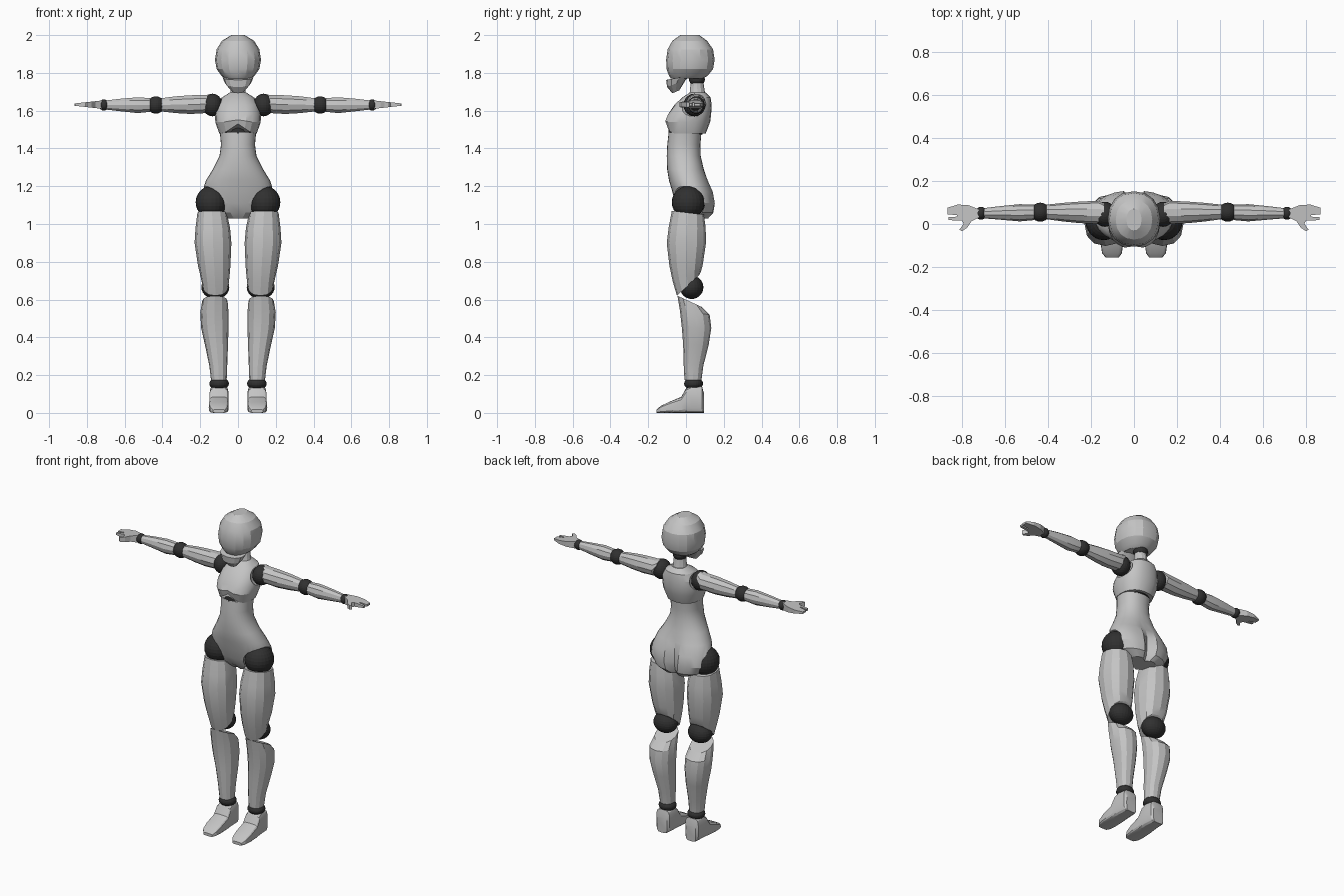
import bpy, bmesh, math
from mathutils import Vector, Matrix

if "Cube" in bpy.data.objects:
    bpy.data.objects.remove(bpy.data.objects["Cube"])

def material(name, v):
    m = bpy.data.materials.new(name)
    m.diffuse_color = (v, v, v, 1)
    m.use_nodes = True
    m.node_tree.nodes["Principled BSDF"].inputs["Base Color"].default_value = m.diffuse_color
    return m

SHELL = material("light_grey_shell", 0.55)
JOINT = material("dark_joint", 0.03)

def finish(name, bm, mat, mirror=False, smooth=0):
    bmesh.ops.recalc_face_normals(bm, faces=bm.faces)
    me = bpy.data.meshes.new(name)
    bm.to_mesh(me)
    bm.free()
    me.materials.append(mat)
    ob = bpy.data.objects.new(name, me)
    bpy.context.collection.objects.link(ob)
    if smooth:
        bpy.context.view_layer.objects.active = ob
        ob.select_set(True)
        bpy.ops.object.shade_smooth_by_angle(angle=math.radians(smooth))
        ob.select_set(False)
    if mirror:
        ob.modifiers.new("mirror", 'MIRROR')
    return ob

def loft(name, rings, axis='z', n=12, p=2.0, mat=SHELL, mirror=False, warp=None, smooth=22):
    """rings: (t, u0, u1, v0, v1[, tilt]); superelliptic sections along an axis"""
    bm = bmesh.new()
    loops = []
    for i, r in enumerate(rings):
        t, u0, u1, v0, v1 = r[:5]
        tilt = r[5] if len(r) > 5 else 0
        loop = []
        for k in range(n):
            a = 2 * math.pi * k / n
            c, s = math.cos(a), math.sin(a)
            c = math.copysign(abs(c) ** (2 / p), c)
            s = math.copysign(abs(s) ** (2 / p), s)
            u = (u0 + u1) / 2 + c * (u1 - u0) / 2
            v = (v0 + v1) / 2 + s * (v1 - v0) / 2
            w = t + tilt * s
            co = Vector({'z': (u, v, w), 'x': (w, u, v), 'y': (u, w, v)}[axis])
            loop.append(bm.verts.new(warp(co, i) if warp else co))
        loops.append(loop)
    for a, b in zip(loops, loops[1:]):
        for k in range(n):
            bm.faces.new((a[k], a[(k + 1) % n], b[(k + 1) % n], b[k]))
    bm.faces.new(loops[0])
    bm.faces.new(loops[-1])
    return finish(name, bm, mat, mirror, smooth)

def ball(name, centre, radii, mirror=True):
    bm = bmesh.new()
    bmesh.ops.create_uvsphere(bm, u_segments=24, v_segments=14, radius=1)
    bm.transform(Matrix.Translation(centre) @ Matrix.Diagonal((*radii, 1)))
    return finish(name, bm, JOINT, mirror)

def cut_sockets(ob, centre, radii):
    """subtract a mirrored pair of ellipsoids, then drop the cutters"""
    cutters = []
    for s in (-1, 1):
        c = ball("socket_cutter", (s * centre[0], centre[1], centre[2]), radii, False)
        c.data.materials.clear()
        c.data.materials.append(SHELL)
        c.hide_render = True
        m = ob.modifiers.new("socket", 'BOOLEAN')
        m.operation, m.solver, m.object = 'DIFFERENCE', 'EXACT', c
        cutters.append(c)
    dg = bpy.context.evaluated_depsgraph_get()
    me = bpy.data.meshes.new_from_object(ob.evaluated_get(dg))
    ob.modifiers.clear()
    ob.data = me
    for c in cutters:
        bpy.data.objects.remove(c)

def sym(z, r, y0, y1, tilt=0):
    return (z, -r, r, y0, y1, tilt)

# Head: skull with a separate protruding jaw
loft("skull", [sym(2.0, .035, -.03, .07), sym(1.97, .085, -.072, .112),
               sym(1.925, .113, -.097, .143), sym(1.87, .122, -.105, .152),
               sym(1.82, .113, -.103, .143), sym(1.785, .088, -.09, .115),
               sym(1.77, .07, -.08, .09)], n=16, p=2.2)
loft("jaw", [sym(1.775, .082, -.105, .03, .012), sym(1.745, .068, -.1, .0, .02),
             sym(1.70, .03, -.072, -.035, .008)], n=12, p=2.4)

# Neck
ball("neck_joint", (0, .058, 1.765), (.042, .042, .035), False)
loft("neck", [sym(1.75, .036, .025, .092), sym(1.70, .04, .02, .10),
              sym(1.66, .055, .0, .11)], n=12)

# Chest with an arched lower edge and shoulder sockets
def chest_warp(co, i):
    if co.y < 0 and i < 2:
        co.z += (.05, .012)[i] * max(0, 1 - abs(co.x) / .075)
    if co.y < 0 and i in (1, 2):
        co.y += .012 * math.exp(-(co.x / .02) ** 2)
    return co

chest = loft("chest", [sym(1.48, .10, -.10, .105), sym(1.54, .12, -.115, .128),
                       sym(1.58, .122, -.10, .133), sym(1.63, .112, -.062, .136),
                       sym(1.67, .085, -.02, .13), sym(1.695, .045, .02, .105)],
             n=20, p=2.3, warp=chest_warp)
cut_sockets(chest, (.14, .045, 1.63), (.062, .085, .064))
loft("underbust_joint", [sym(1.475, .088, -.093, .088), sym(1.55, .088, -.09, .09)],
     n=20, mat=JOINT)

# Waist and pelvis with a rear cleft and hip sockets
def pelvis_warp(co, i):
    if co.y > 0 and i >= 4:
        depth = (.012, .03, .04, .04, .03)[i - 4]
        co.y -= depth * math.exp(-(co.x / .025) ** 2)
    return co

pelvis = loft("waist_and_pelvis", [
    sym(1.485, .096, -.092, .082), sym(1.42, .090, -.099, .076), sym(1.36, .098, -.102, .078),
    sym(1.29, .133, -.100, .094), sym(1.23, .170, -.090, .118), sym(1.17, .190, -.072, .145),
    sym(1.11, .188, -.058, .156), sym(1.06, .155, -.035, .15), sym(1.03, .09, .0, .125)],
    n=28, p=2.2, warp=pelvis_warp)
cut_sockets(pelvis, (.142, .01, 1.115), (.092, .092, .092))

# Joint balls of the limbs
for name, c, r in [
        ("hip_joint", (.14, .012, 1.115), (.084, .087, .086)),
        ("knee_joint", (.12, .03, .665), (.074, .062, .062)),
        ("ankle_joint", (.1, .04, .155), (.052, .05, .034)),
        ("shoulder_joint", (.135, .045, 1.63), (.053, .058, .06)),
        ("elbow_joint", (.435, .055, 1.63), (.046, .044, .046)),
        ("wrist_joint", (.71, .05, 1.63), (.026, .03, .03))]:
    ball(name, c, r)

# Legs
loft("thigh", [(1.06, .06, .215, -.075, .095, -.01), (.98, .042, .225, -.092, .104),
               (.90, .035, .230, -.102, .106), (.78, .04, .212, -.088, .088),
               (.72, .045, .198, -.07, .078, .025), (.675, .05, .188, -.048, .07, .055)],
     n=12, p=2.3, mirror=True)
loft("shin", [(.59, .055, .19, -.045, .085, -.03), (.53, .05, .2, -.032, .125, -.01),
              (.45, .05, .195, -.022, .134), (.36, .053, .175, -.015, .12),
              (.25, .057, .152, -.012, .092), (.175, .06, .143, -.008, .082)],
     n=12, p=2.3, mirror=True)
loft("foot", [(.096, .065, .135, 0, .10), (.085, .055, .146, 0, .14),
              (.03, .05, .15, 0, .145), (.0, .05, .152, 0, .13), (-.025, .05, .153, 0, .085),
              (-.09, .05, .155, 0, .058), (-.135, .056, .148, 0, .036),
              (-.155, .07, .132, 0, .018)], axis='y', n=16, p=4.5, mirror=True)

# Arms
loft("upper_arm", [(.14, .01, .095, 1.64, 1.69), (.165, .0, .108, 1.585, 1.686),
                   (.25, .004, .104, 1.58, 1.684), (.33, .012, .098, 1.585, 1.678),
                   (.405, .022, .09, 1.594, 1.668)], axis='x', n=10, mirror=True)
loft("forearm", [(.465, .018, .09, 1.592, 1.668), (.53, .012, .092, 1.585, 1.673),
                 (.62, .02, .083, 1.595, 1.665), (.695, .026, .074, 1.604, 1.656)],
     axis='x', n=10, mirror=True)

# Hands: tapered flat outline with fingers and thumb
outline = [(.72, .03), (.755, .012), (.775, -.018), (.80, -.034), (.81, -.026), (.79, .002),
           (.80, .016), (.862, .018), (.862, .032), (.822, .034), (.822, .042), (.866, .044),
           (.866, .075), (.82, .09), (.77, .088), (.72, .068)]
bm = bmesh.new()
def hand_layer(side):
    return [bm.verts.new((x, y, 1.632 + side * (.006 + .016 * max(0, (.866 - x) / .146))))
            for x, y in outline]
lo, hi = hand_layer(-1), hand_layer(1)
bm.faces.new(lo)
bm.faces.new(hi)
for k in range(len(lo)):
    j = (k + 1) % len(lo)
    bm.faces.new((lo[k], lo[j], hi[j], hi[k]))
finish("hand", bm, SHELL, mirror=True)
